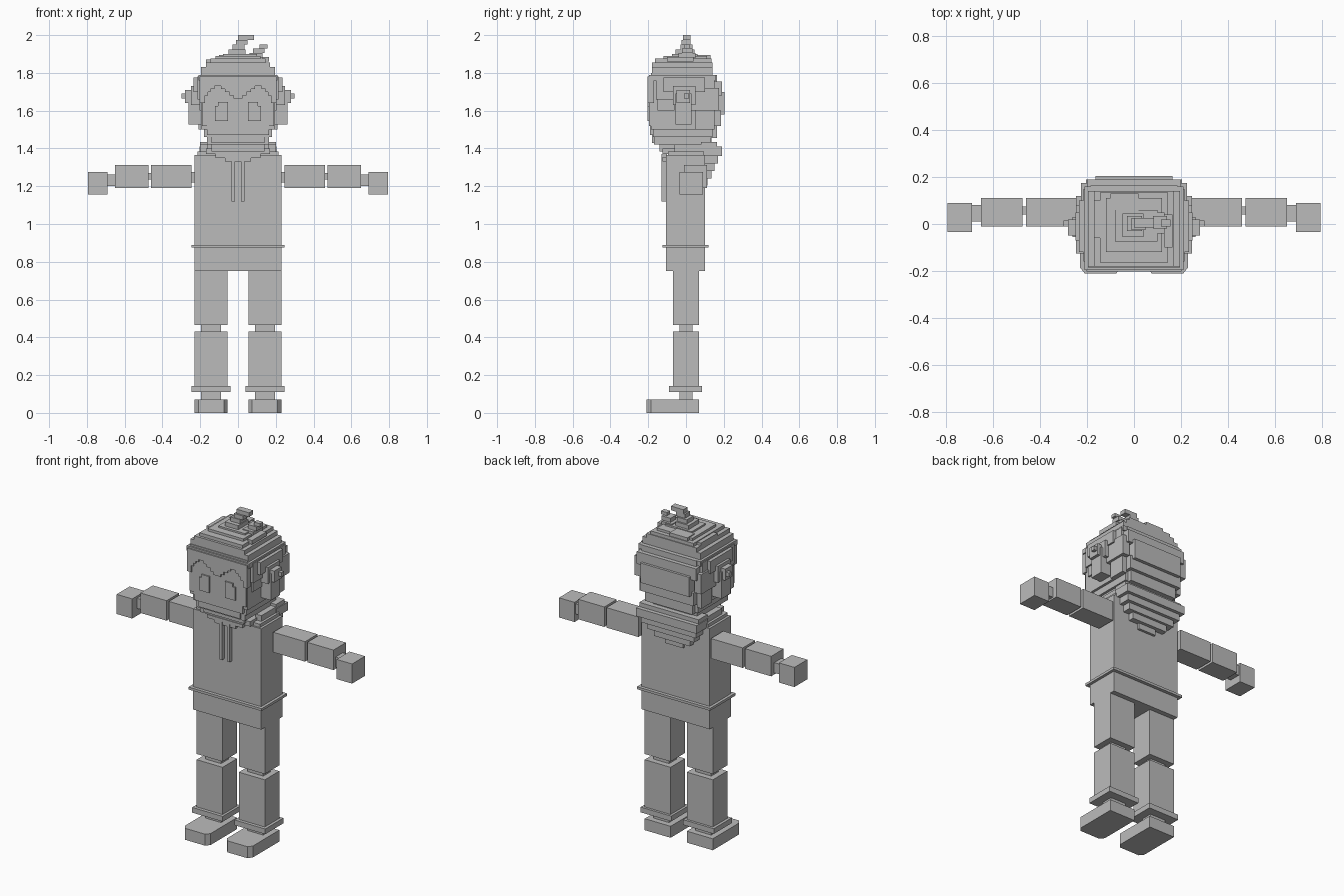
import bpy, bmesh

grey = bpy.data.materials.new("plain grey")
grey.diffuse_color = (0.5, 0.5, 0.5, 1)


def finish(name, bm):
    bmesh.ops.recalc_face_normals(bm, faces=bm.faces)
    me = bpy.data.meshes.new(name)
    bm.to_mesh(me)
    bm.free()
    me.materials.append(grey)
    ob = bpy.data.objects.new(name, me)
    bpy.context.collection.objects.link(ob)
    return ob


def box(bm, x0, x1, y0, y1, z0, z1):
    vs = bmesh.ops.create_cube(bm, size=1)["verts"]
    for v in vs:
        v.co = ((x0 + x1) / 2 + v.co.x * (x1 - x0),
                (y0 + y1) / 2 + v.co.y * (y1 - y0),
                (z0 + z1) / 2 + v.co.z * (z1 - z0))


def boxes(name, *dims, both=False):
    """One object from several boxes, optionally repeated on the other side."""
    bm = bmesh.new()
    for d in dims:
        box(bm, *d)
        if both:
            box(bm, -d[1], -d[0], *d[2:])
    return finish(name, bm)


def layers(name, *rows):
    """Stacked centred slabs: half width, y0, y1, z0, z1."""
    return boxes(name, *[(-w, w, *r) for w, *r in rows])


def prism(name, pts, axis, a, b):
    """Extrude an outline along y or z."""
    bm = bmesh.new()
    put = (lambda p, t: (p[0], t, p[1])) if axis == "y" else (lambda p, t: (p[0], p[1], t))
    face = bm.faces.new([bm.verts.new(put(p, a)) for p in pts])
    ext = bmesh.ops.extrude_face_region(bm, geom=[face])["geom"]
    for v in ext:
        if isinstance(v, bmesh.types.BMVert):
            v.co[1 if axis == "y" else 2] = b
    return finish(name, bm)


# Torso, belt and shoulder ledge
layers("torso", (0.23, -0.105, 0.1, 0.75, 1.365), (0.215, -0.095, 0.095, 1.365, 1.385))
layers("belt", (0.247, -0.125, 0.12, 0.875, 0.89))

# Legs
boxes("upper_leg", (0.055, 0.23, -0.07, 0.07, 0.465, 0.75), both=True)
boxes("knee", (0.09, 0.195, -0.035, 0.035, 0.42, 0.47), both=True)
boxes("lower_leg", (0.055, 0.23, -0.07, 0.07, 0.115, 0.43), both=True)
boxes("trouser_cuff", (0.04, 0.247, -0.09, 0.085, 0.11, 0.142), both=True)
boxes("ankle", (0.09, 0.195, -0.035, 0.035, 0.06, 0.12), both=True)
for s, side in ((1, "right"), (-1, "left")):
    prism(side + "_foot", [(s * x, y) for x, y in
          ((0.055, 0.07), (0.23, 0.07), (0.23, -0.185), (0.21, -0.21),
           (0.075, -0.21), (0.055, -0.185))], "z", 0, 0.07)

# Arms
boxes("upper_arm", (0.245, 0.46, -0.01, 0.11, 1.19, 1.312), both=True)
boxes("arm_joints", (0.22, 0.25, 0.03, 0.08, 1.22, 1.275),
      (0.455, 0.48, 0.04, 0.075, 1.235, 1.27),
      (0.645, 0.695, 0.01, 0.08, 1.2, 1.262), both=True)
boxes("forearm", (0.475, 0.652, -0.01, 0.11, 1.19, 1.312), both=True)
boxes("hand", (0.69, 0.795, -0.035, 0.09, 1.155, 1.275), both=True)

# Hood hanging on the back, collar and drawstrings
layers("hood", (0.2, 0.08, 0.165, 1.4, 1.435), (0.205, 0.08, 0.19, 1.36, 1.41),
       (0.185, 0.08, 0.17, 1.32, 1.36), (0.16, 0.08, 0.15, 1.28, 1.32),
       (0.12, 0.08, 0.135, 1.24, 1.28), (0.06, 0.08, 0.115, 1.205, 1.24))
layers("collar", (0.17, -0.125, 0.12, 1.37, 1.4), (0.12, -0.13, -0.1, 1.35, 1.37),
       (0.07, -0.125, -0.1, 1.33, 1.35))
boxes("collar_side", (0.16, 0.2, -0.06, 0.12, 1.38, 1.42), both=True)
boxes("drawstring", (0.017, 0.034, -0.13, -0.1, 1.118, 1.355), both=True)

# Head with stepped jaw
layers("head", (0.195, -0.185, 0.14, 1.5, 1.8), (0.18, -0.175, 0.14, 1.46, 1.5),
       (0.165, -0.17, 0.13, 1.42, 1.46), (0.14, -0.14, 0.11, 1.385, 1.42))
layers("face", (0.19, -0.195, -0.18, 1.52, 1.74), (0.165, -0.19, -0.17, 1.47, 1.52),
       (0.14, -0.18, -0.16, 1.43, 1.47))
boxes("eye", (0.053, 0.122, -0.203, -0.19, 1.545, 1.625),
      (0.053, 0.105, -0.203, -0.19, 1.625, 1.645), both=True)

# Fringe with a stepped, twin-arched lower edge
steps = [(0.0, 1.665), (0.025, 1.68), (0.045, 1.7), (0.07, 1.715), (0.09, 1.73),
         (0.125, 1.715), (0.145, 1.7), (0.16, 1.68), (0.175, 1.64), (0.203, 0)]
edge = []
for (x, z), (nx, _) in zip(steps, steps[1:]):
    edge += [(x, z), (nx, z)]
outline = edge + [(0.203, 1.78)] + [(-0.203, 1.78)] + [(-x, z) for x, z in edge[:0:-1]]
prism("fringe", outline, "y", -0.203, -0.17)

# Hair cap, back and sides
layers("hair_cap", (0.21, -0.195, 0.16, 1.76, 1.79), (0.195, -0.18, 0.14, 1.79, 1.83),
       (0.17, -0.18, 0.14, 1.83, 1.855), (0.145, -0.165, 0.135, 1.855, 1.875),
       (0.12, -0.12, 0.11, 1.875, 1.89))
layers("back_hair", (0.185, 0.1, 0.165, 1.72, 1.79), (0.2, 0.1, 0.19, 1.68, 1.755),
       (0.165, 0.1, 0.205, 1.58, 1.7), (0.18, 0.1, 0.185, 1.52, 1.6),
       (0.16, 0.1, 0.165, 1.455, 1.53), (0.13, 0.08, 0.135, 1.42, 1.46))
boxes("side_hair", (0.18, 0.215, -0.16, 0.15, 1.66, 1.78),
      (0.18, 0.235, -0.12, 0.1, 1.7, 1.775), (0.18, 0.225, 0.03, 0.175, 1.6, 1.72),
      (0.18, 0.21, 0.05, 0.15, 1.5, 1.6), (0.18, 0.205, -0.15, -0.06, 1.6, 1.66),
      both=True)

# Ears
boxes("ear", (0.18, 0.262, -0.055, 0.03, 1.528, 1.69),
      (0.18, 0.25, -0.07, 0.05, 1.63, 1.73),
      (0.22, 0.28, -0.05, 0.02, 1.64, 1.71),
      (0.25, 0.3, -0.01, 0.015, 1.665, 1.69), both=True)

# Tufts on top
boxes("top_tuft", (-0.08, 0.1, -0.075, 0.06, 1.885, 1.9),
      (-0.05, 0.04, -0.055, 0.045, 1.9, 1.925), (-0.03, 0.035, -0.03, 0.035, 1.925, 1.95),
      (-0.01, 0.05, -0.025, 0.025, 1.95, 1.975), (0.0, 0.085, -0.015, 0.025, 1.975, 2.0))
boxes("side_tuft", (0.06, 0.13, -0.04, 0.05, 1.88, 1.905),
      (0.08, 0.14, -0.02, 0.035, 1.905, 1.93), (0.115, 0.155, -0.01, 0.02, 1.93, 1.95))
boxes("crown_locks", (0.13, 0.165, -0.1, 0.04, 1.86, 1.885),
      (-0.17, -0.13, -0.06, 0.1, 1.85, 1.87), (-0.1, 0.02, 0.06, 0.13, 1.875, 1.895))
